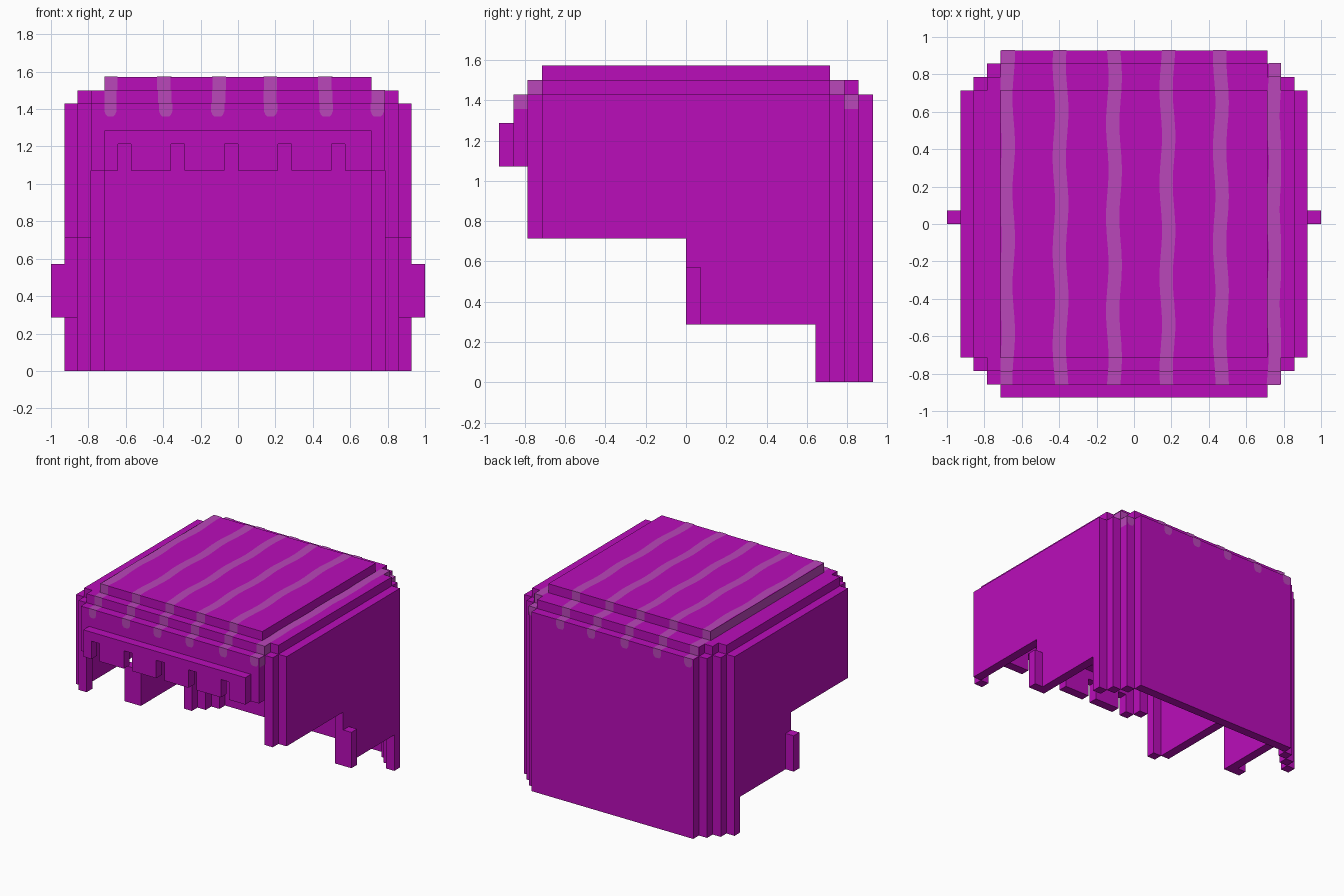
import bpy, bmesh, math
from mathutils import Vector

U = 1 / 14          # block unit
EPS = 0.003         # stand-off of painted stripes

if "Cube" in bpy.data.objects:
    bpy.data.objects.remove(bpy.data.objects["Cube"], do_unlink=True)


def material(name, rgb):
    m = bpy.data.materials.new(name)
    m.use_nodes = True
    m.diffuse_color = (*rgb, 1)
    m.node_tree.nodes["Principled BSDF"].inputs["Base Color"].default_value = (*rgb, 1)
    return m


magenta = material("magenta", (0.49, 0.004, 0.49))
pale = material("pale magenta", (0.49, 0.063, 0.49))


def finish(name, bm, mat, mirror=False):
    mesh = bpy.data.meshes.new(name)
    bm.to_mesh(mesh)
    bm.free()
    mesh.materials.append(mat)
    ob = bpy.data.objects.new(name, mesh)
    bpy.context.collection.objects.link(ob)
    if mirror:
        ob.modifiers.new("Mirror", "MIRROR").use_mirror_merge = False
    return ob


def prism(name, points, place, push, mirror=False):
    """Extrude a flat outline; all measures in block units."""
    bm = bmesh.new()
    face = bm.faces.new([bm.verts.new(Vector(place(a, b)) * U) for a, b in points])
    out = bmesh.ops.extrude_face_region(bm, geom=[face])
    verts = [v for v in out["geom"] if isinstance(v, bmesh.types.BMVert)]
    bmesh.ops.translate(bm, verts=verts, vec=Vector(push) * U)
    bmesh.ops.recalc_face_normals(bm, faces=bm.faces)
    return finish(name, bm, magenta, mirror)


def box(name, x, y, z, mirror=False):
    outline = [(x[0], y[0]), (x[1], y[0]), (x[1], y[1]), (x[0], y[1])]
    return prism(name, outline, lambda a, b: (a, b, z[0]), (0, 0, z[1] - z[0]), mirror)


# Roof: top slab and the lower ring around it
box("roof_slab", (-10, 10), (-10, 10), (21, 22))
box("roof_side_ledge", (10, 12), (-10, 10), (20, 21), True)
box("roof_front_ledge", (-11, 11), (-11, -10), (20, 21))
box("roof_back_ledge", (-10, 10), (10, 12), (20, 21))
box("roof_back_corner", (10, 11), (10, 11), (20, 21), True)

# Side walls with stepped lower edge
side = [(-10, 20), (-10, 10), (0, 10), (0, 4), (9, 4), (9, 0), (10, 0), (10, 20)]
prism("side_wall", side, lambda a, b: (12, a, b), (1, 0, 0), True)
box("side_tab", (13, 14), (0, 1), (4, 8), True)

# Back wall and stepped corner posts
box("back_wall", (-10, 10), (12, 13), (0, 20))
box("back_outer_post", (11, 12), (10, 11), (0, 20), True)
box("back_inner_post", (10, 11), (11, 12), (0, 20), True)
box("front_outer_post", (11, 12), (-11, -10), (10, 20), True)
box("front_inner_post", (10, 11), (-12, -11), (15, 20), True)

# Front band and the notched fringe below it
box("front_band", (-10, 10), (-12, -11), (18, 20))
comb = [(-10, 18), (-10, 15)]
for x in range(-9, 8, 4):
    comb += [(x, 15), (x, 17), (x + 1, 17), (x + 1, 15)]
comb += [(10, 15), (10, 18)]
prism("front_fringe", comb, lambda a, b: (a, -13, b), (0, 1, 0))


# Painted stripes running over the roof from front to back
def stripe(name, x, path):
    bm = bmesh.new()
    # split the path so that the edges can waver a little
    pts = []
    for a, b in zip(path, path[1:]):
        n = max(1, int((b - a).length))
        pts += [a.lerp(b, i / n) for i in range(n)]
    pts.append(path[-1])
    # narrow rounded ends
    caps = [(0, 0.25), (0.15, 0.1), (0.4, 0)]
    pts = ([pts[0] + Vector((0, h)) for h, _ in caps] + pts[1:-1]
           + [pts[-1] + Vector((0, h)) for h, _ in reversed(caps)])
    insets = [w for _, w in caps] + [0] * (len(pts) - 6) + [w for _, w in reversed(caps)]
    rows = []
    for p, inset in zip(pts, insets):
        sway = 0.1 * math.sin(p.x * 0.9 + x)
        lo, hi = max(x + sway, -10) + inset, min(x + 1 + sway, 11) - inset
        y = p.x * U + math.copysign(EPS, p.x)
        z = p.y * U + EPS
        rows.append([bm.verts.new((e * U, y, z)) for e in (lo, hi)])
    for (a, b), (c, d) in zip(rows, rows[1:]):
        bm.faces.new((a, b, d, c))
    finish(name, bm, pale)


front = [(-12, 19), (-12, 20), (-11, 20), (-11, 21)]
middle = [(-10, 21), (-10, 22), (10, 22), (10, 21), (12, 21), (12, 20), (13, 20), (13, 19)]
full_path = [Vector(p) for p in front + middle]
low_path = [Vector(p) for p in front + [(11, 21), (11, 20), (12, 20), (12, 19)]]
for i, x in enumerate(range(-10, 11, 4)):
    stripe(f"stripe_{i + 1}", x, low_path if x == 10 else full_path)


# Side faces of the outermost stripes
def side_paint(name, x, y0, y1, z0):
    bm = bmesh.new()
    corners = [(y0, z0), (y1, z0), (y1, z0 + 1), (y0, z0 + 1)]
    off = math.copysign(EPS, x)
    quad = bm.faces.new([bm.verts.new((x * U + off, y * U, z * U)) for y, z in corners])
    if x < 0:
        quad.normal_flip()
    finish(name, bm, pale)


side_paint("stripe_slab_side", -10, -10, 10, 21)
for label, s in (("front", -1), ("back", 1)):
    for step, (near, z) in enumerate(((10, 20), (11, 19))):
        y0, y1 = sorted((s * near, s * (near + 1)))
        side_paint(f"stripe_{label}_step_{step + 1}", 11, y0, y1, z)
